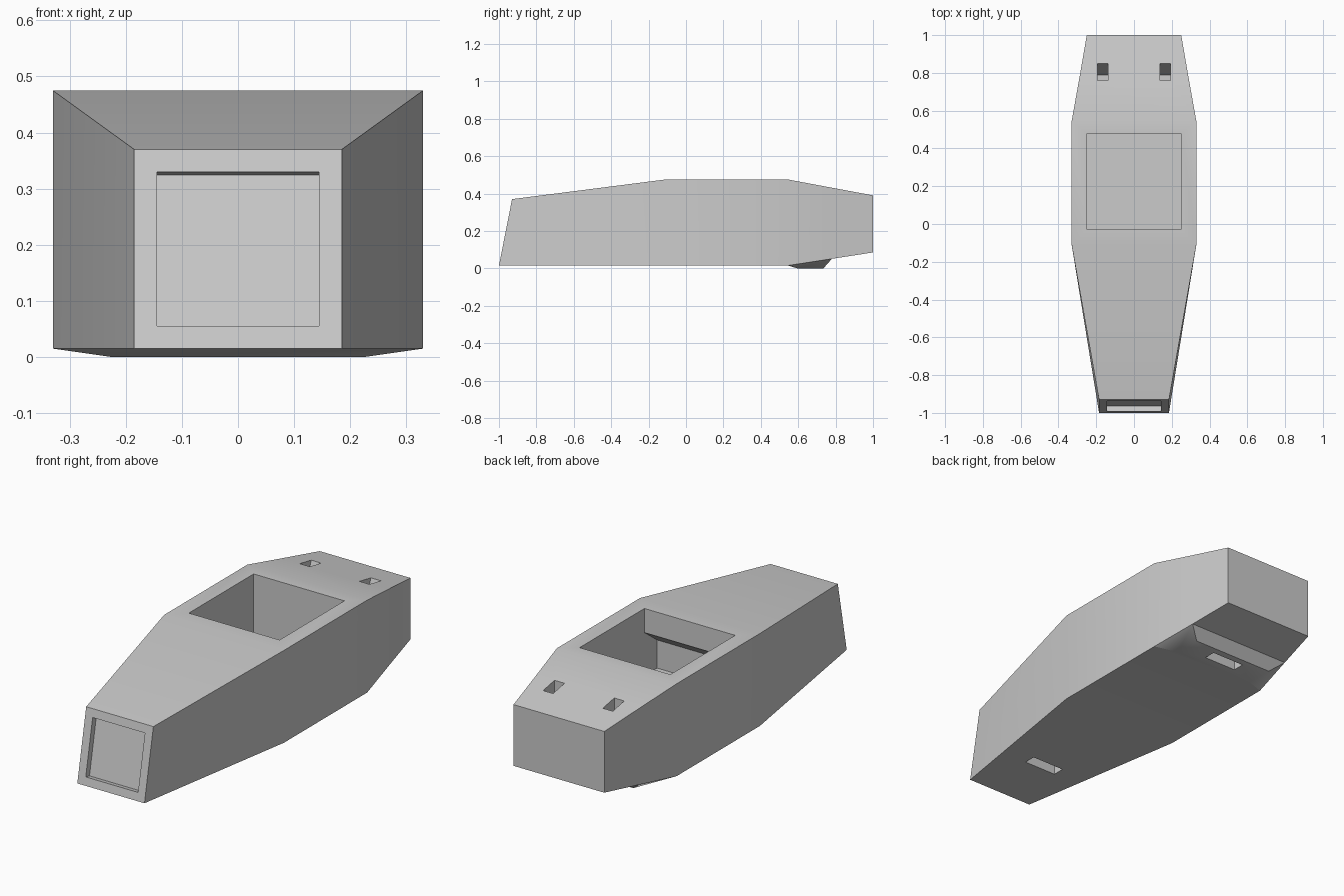
import bpy, bmesh
from mathutils import Vector

cube = bpy.data.objects.get("Cube")
if cube:
    bpy.data.objects.remove(cube, do_unlink=True)

grey = bpy.data.materials.new("light_grey")
grey.use_nodes = True
colour = (0.6, 0.6, 0.6, 1)
grey.diffuse_color = colour
grey.node_tree.nodes["Principled BSDF"].inputs["Base Color"].default_value = colour


def add_object(name, bm):
    bmesh.ops.recalc_face_normals(bm, faces=bm.faces)
    mesh = bpy.data.meshes.new(name)
    bm.to_mesh(mesh)
    bm.free()
    mesh.materials.append(grey)
    obj = bpy.data.objects.new(name, mesh)
    bpy.context.collection.objects.link(obj)
    return obj


def prism(name, profile, x0, x1):
    """Extrude a side profile of (y, z) points from x0 to x1."""
    bm = bmesh.new()
    face = bm.faces.new([bm.verts.new((x0, y, z)) for y, z in profile])
    out = bmesh.ops.extrude_face_region(bm, geom=[face])["geom"]
    bmesh.ops.translate(bm, vec=(x1 - x0, 0, 0),
                        verts=[v for v in out if isinstance(v, bmesh.types.BMVert)])
    return add_object(name, bm)


# Hull: stations of half width, bottom (y, z) and top (y, z)
stations = [
    (0.185, (-1.0, 0.015), (-0.93, 0.37)),
    (0.33, (-0.11, 0.015), (-0.11, 0.475)),
    (0.33, (0.545, 0.015), (0.545, 0.475)),
    (0.288, (0.78, 0.051), (0.78, 0.431)),
    (0.25, (1.0, 0.085), (1.0, 0.39)),
]
bm = bmesh.new()
rings = [[bm.verts.new((s * w, *p)) for s, p in ((-1, lo), (1, lo), (1, hi), (-1, hi))]
         for w, lo, hi in stations]
bm.faces.new(rings[0])
bm.faces.new(rings[-1])
for i, (a, b) in enumerate(zip(rings, rings[1:])):
    for k in range(4):
        m = (k + 1) % 4
        face = bm.faces.new((a[k], a[m], b[m], b[k]))
        if i == 2 and k == 0:
            keel = face

# Keel pad: pulled down from the rear underside
pad = bmesh.ops.extrude_discrete_faces(bm, faces=[keel])["faces"][0]
for v in pad.verts:
    v.co = (0.225 if v.co.x > 0 else -0.225, 0.595 if v.co.y < 0.6 else 0.735, 0)
hull = add_object("hull", bm)

# Cockpit well with undercut front
cutters = [prism("cockpit_cutter", [(0.48, 0.6), (-0.03, 0.6), (-0.03, 0.355),
                                    (-0.13, 0.28), (-0.13, 0.14), (0.48, 0.14)], -0.25, 0.25)]

# Shallow recess square to the sloped nose
inward = Vector((0.981, -0.193))
low, high = Vector((-0.992, 0.055)), Vector((-0.938, 0.33))
cutters.append(prism("nose_recess_cutter",
                     [low - inward * 0.05, low + inward * 0.03,
                      high + inward * 0.03, high - inward * 0.05], -0.144, 0.144))

# Sloped sockets in the rear deck
for side in (-1, 1):
    cutters.append(prism("deck_socket_cutter", [(0.76, 0.5), (0.76, 0.25), (0.79, 0.25),
                                                (0.879, 0.5)], side * 0.137, side * 0.192))

# Slots in the underside
for y in (-0.67, 0.67):
    cutters.append(prism("floor_slot_cutter", [(y - 0.03, -0.1), (y + 0.03, -0.1),
                                               (y + 0.03, 0.1), (y - 0.03, 0.1)], -0.09, 0.09))

# Cut the openings and keep one clean mesh
for cutter in cutters:
    cutter.hide_render = True
    mod = hull.modifiers.new(cutter.name, 'BOOLEAN')
    mod.operation = 'DIFFERENCE'
    mod.solver = 'EXACT'
    mod.object = cutter
bpy.context.view_layer.update()
cut_mesh = bpy.data.meshes.new_from_object(
    hull.evaluated_get(bpy.context.evaluated_depsgraph_get()))
hull.modifiers.clear()
hull.data = cut_mesh
for cutter in cutters:
    bpy.data.objects.remove(cutter, do_unlink=True)
hull.data.materials.clear()
hull.data.materials.append(grey)
for poly in hull.data.polygons:
    poly.material_index = 0

bpy.ops.object.select_all(action='DESELECT')
hull.select_set(True)
bpy.context.view_layer.objects.active = hull
bpy.ops.object.shade_smooth_by_angle(angle=0.52)
